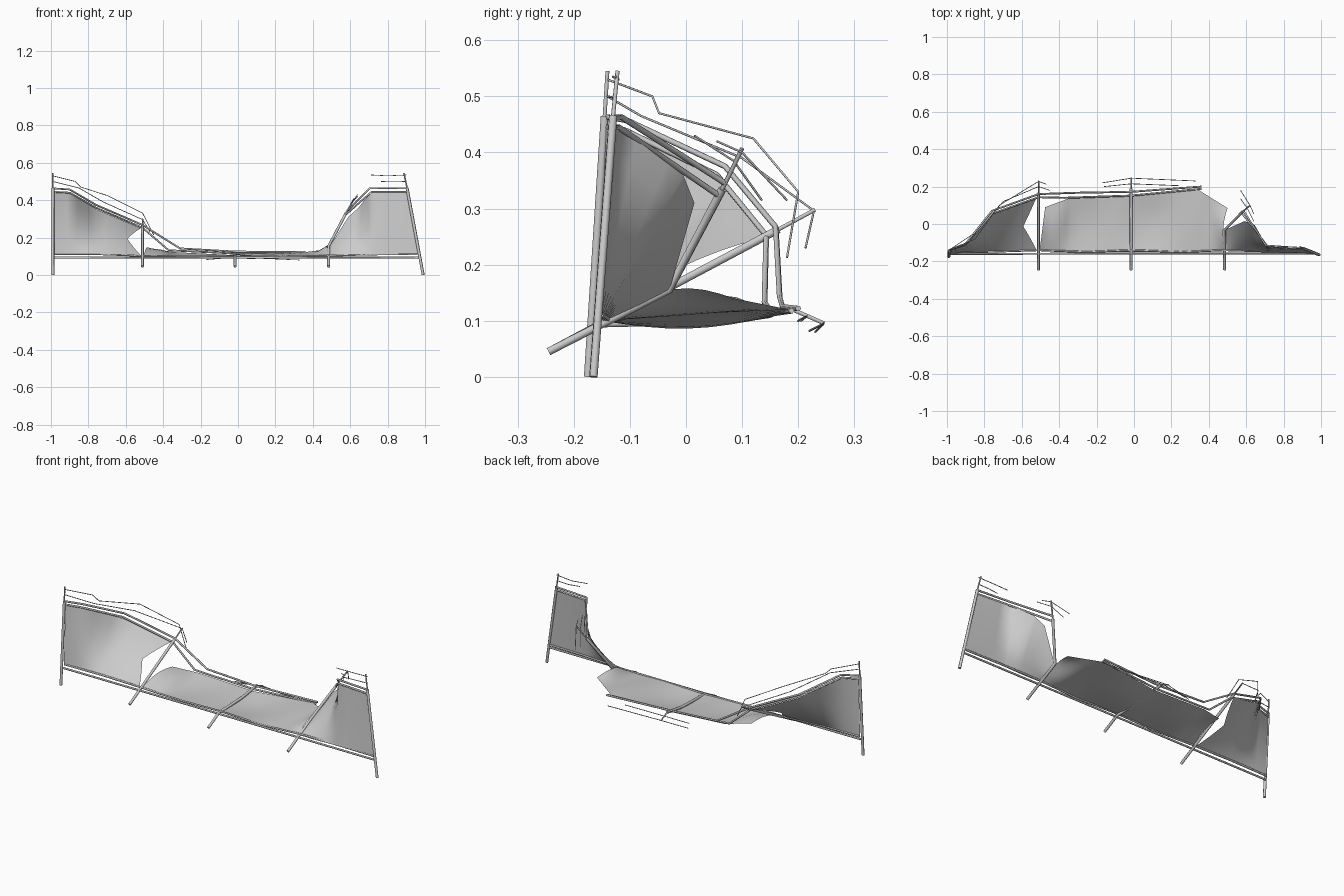
import bpy, bmesh, math
from mathutils import Vector

if "Cube" in bpy.data.objects:
    bpy.data.objects.remove(bpy.data.objects["Cube"])


def tube(name, pts, r):
    """Round tube through a few points, converted to mesh."""
    cu = bpy.data.curves.new(name + "_path", 'CURVE')
    cu.dimensions = '3D'
    cu.bevel_depth = r
    cu.bevel_resolution = 1
    cu.use_fill_caps = True
    sp = cu.splines.new('POLY')
    sp.points.add(len(pts) - 1)
    for p, c in zip(sp.points, pts):
        p.co = (*c, 1)
    tmp = bpy.data.objects.new(name + "_tmp", cu)
    bpy.context.collection.objects.link(tmp)
    dg = bpy.context.evaluated_depsgraph_get()
    me = bpy.data.meshes.new_from_object(tmp.evaluated_get(dg))
    bpy.data.objects.remove(tmp)
    ob = bpy.data.objects.new(name, me)
    bpy.context.collection.objects.link(ob)
    return ob


def along(pts, t):
    """Point on a polyline, t from 0 to 1 with equal share per segment."""
    t *= len(pts) - 1
    k = max(0, min(int(t), len(pts) - 2))
    return Vector(pts[k]).lerp(Vector(pts[k + 1]), t - k)


def sheet(name, lower, upper, nu, nv, bulge=lambda u, v: 0, tear=lambda u, v: 0):
    """Cloth lofted between two edges, with a z bulge and a tear that shifts u."""
    bm = bmesh.new()
    grid = []
    for j in range(nv + 1):
        v = j / nv
        row = []
        for i in range(nu + 1):
            u = i / nu
            s = u + tear(u, v)
            p = along(lower, s).lerp(along(upper, s), v)
            p.z += bulge(u, v)
            row.append(bm.verts.new(p))
        grid.append(row)
    for j in range(nv):
        for i in range(nu):
            bm.faces.new((grid[j][i], grid[j][i + 1], grid[j + 1][i + 1], grid[j + 1][i]))
    for f in bm.faces:
        f.smooth = True
    me = bpy.data.meshes.new(name)
    bm.to_mesh(me)
    bm.free()
    ob = bpy.data.objects.new(name, me)
    bpy.context.collection.objects.link(ob)
    return ob


# posts: thick shaft plus thin barbed-wire arm
R, ARM, RAIL = 0.008, 0.004, 0.0052
posts = {
    "left_end_post": ([(-.99, -.175, 0), (-.99, -.145, .465)], (-.99, -.14, .545)),
    "fallen_post_left": ([(-.51, -.245, .045), (-.51, .165, .263)], (-.51, .23, .298)),
    "fallen_post_middle": ([(-.015, -.245, .045), (-.015, -.15, .095), (-.015, .05, .1),
                            (-.015, .19, .12)], (-.015, .247, .095)),
    "bent_post_right": ([(.485, -.245, .045), (.485, -.03, .155), (.58, .065, .335)], (.62, .1, .407)),
    "right_end_post": ([(.99, -.165, 0), (.904, -.13, .465)], (.887, -.122, .545)),
}
for name, (shaft, tip) in posts.items():
    tube(name, shaft, R)
    tube(name + "_arm", [shaft[-1], tip], ARM)

# bottom rails
tube("bottom_rail_front", [(-.985, -.16, .093), (0, -.158, .093), (.965, -.158, .093)], RAIL)
tube("bottom_rail_back", [(-.985, -.152, .111), (-.75, -.148, .111), (-.51, -.14, .102),
                          (-.25, -.15, .1), (-.015, -.14, .1), (.25, -.15, .098),
                          (.485, -.14, .104), (.75, -.148, .11), (.96, -.152, .11)], RAIL)

# sagging top rails, broken off right of the middle post
tube("top_rail_left_upper", [(-.99, -.14, .463), (-.9, -.105, .457), (-.76, .07, .375), (-.51, .16, .267),
                             (-.31, .167, .142), (-.015, .172, .125), (.36, .2, .122)], RAIL)
tube("top_rail_left_lower", [(-.99, -.14, .445), (-.9, -.11, .44), (-.76, .055, .36), (-.51, .143, .252),
                             (-.37, .14, .132), (-.015, .152, .115), (.36, .188, .118)], RAIL)
# top rails at the right end
tube("top_rail_right_upper", [(.902, -.13, .463), (.705, -.115, .463), (.585, .07, .345)], RAIL)
tube("top_rail_right_lower", [(.905, -.135, .445), (.715, -.12, .445), (.575, .06, .322)], RAIL)

# left cloth panel, torn along the fallen post
sheet("left_panel",
      [(-.985, -.155, .11), (-.89, -.15, .11), (-.76, -.15, .11), (-.52, -.14, .105)],
      [(-.985, -.142, .45), (-.89, -.1, .44), (-.76, .055, .352), (-.52, .145, .25)],
      12, 8, tear=lambda u, v: -.1 * (1 - abs(2 * v - 1)) * max(0, 3 * u - 2))

# flattened middle panel: raised at both torn ends, with soft waves between
def waves(u, v):
    s = math.sin(math.pi * v)
    return s * (.03 * abs(2 * u - 1) ** 3 - .013 * (1 - abs(2 * u - 1)) - .007 * math.cos(7 * math.pi * u))

sheet("middle_panel",
      [(-.505, -.145, .1), (-.34, -.15, .1), (0, -.15, .1), (.34, -.15, .1), (.485, -.145, .1)],
      [(-.475, .09, .142), (-.34, .14, .122), (0, .15, .105), (.34, .185, .12), (.5, .085, .14)],
      32, 8, bulge=waves,
      tear=lambda u, v: -.025 * math.sin(math.pi * v) * u ** 8)

# right cloth panel folded along the bent post
sheet("right_panel",
      [(.495, -.145, .1), (.56, -.147, .1), (.63, -.15, .103), (.73, -.152, .107), (.965, -.155, .11)],
      [(.49, -.03, .153), (.59, .015, .31), (.645, -.005, .36), (.71, -.118, .445), (.905, -.132, .447)],
      16, 6)

# loose barbed wires
wires = [
    [(-.99, -.14, .53), (-.87, -.06, .5), (-.84, -.048, .47), (-.7, .12, .425), (-.51, .2, .33), (-.45, .18, .213)],
    [(-.99, -.14, .5), (-.85, -.08, .465), (-.72, .1, .39), (-.51, .228, .296), (-.47, .213, .23)],
    [(-.17, .22, .082), (-.015, .245, .095), (.33, .23, .08)],
    [(-.16, .2, .1), (-.015, .215, .108), (.24, .205, .1)],
    [(.71, -.13, .535), (.8, -.12, .53), (.9, -.125, .535)],
    [(.765, -.14, .5), (.83, -.13, .498), (.9, -.13, .5)],
    [(.64, .055, .42), (.62, .1, .4), (.57, .18, .315)],
    [(.64, .015, .43), (.605, .085, .385), (.57, .135, .315)],
]
for i, w in enumerate(wires):
    tube(f"barbed_wire_{i + 1}", w, .002)
